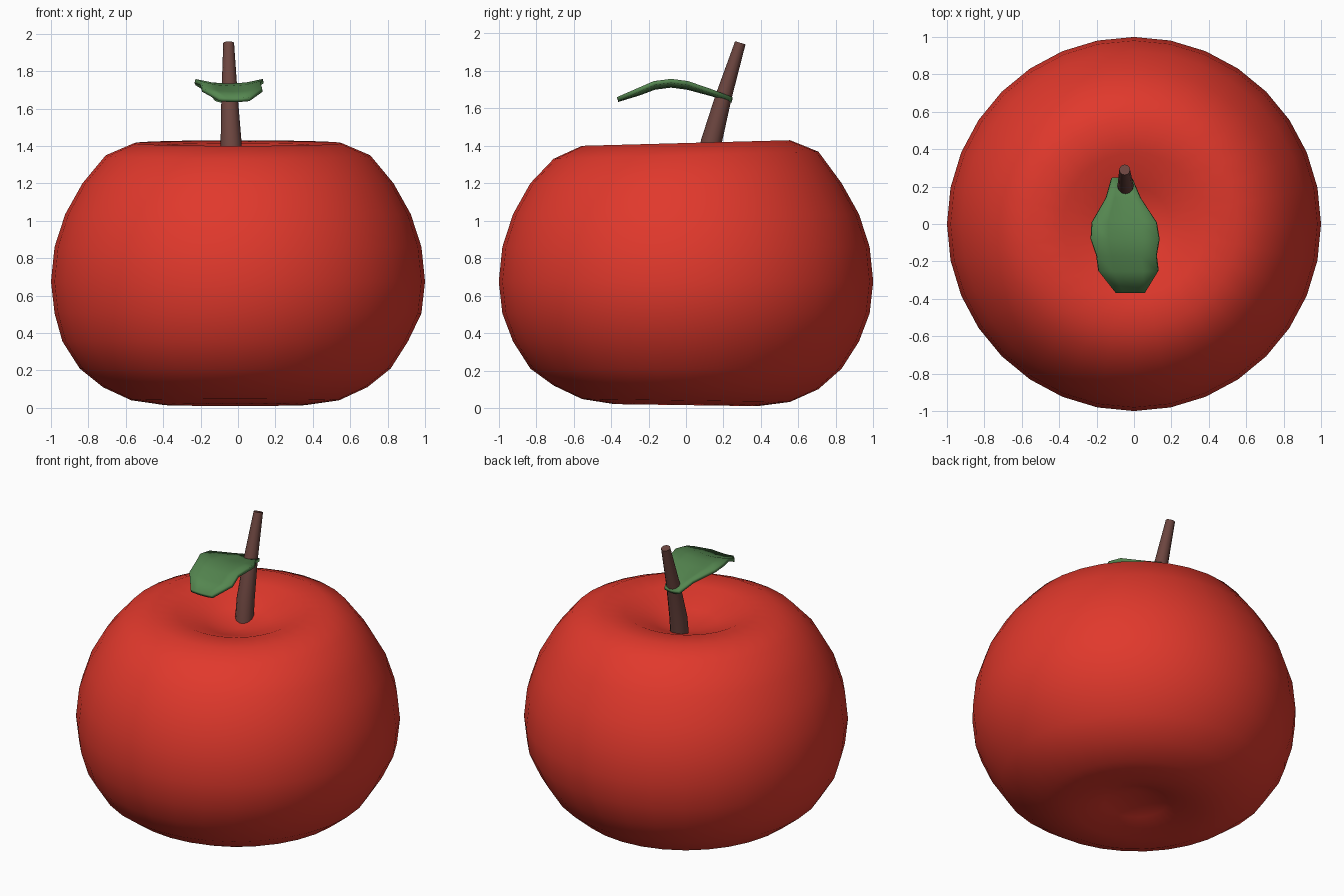
import bpy, bmesh
from math import sin, cos, pi, radians
from mathutils import Vector

if "Cube" in bpy.data.objects:
    bpy.data.objects.remove(bpy.data.objects["Cube"])


def finish(name, bm, color, angle):
    bmesh.ops.recalc_face_normals(bm, faces=bm.faces)
    me = bpy.data.meshes.new(name)
    bm.to_mesh(me)
    bm.free()
    ob = bpy.data.objects.new(name, me)
    bpy.context.collection.objects.link(ob)
    mat = bpy.data.materials.new(name + "_colour")
    mat.diffuse_color = (*color, 1)
    mat.use_nodes = True
    mat.node_tree.nodes["Principled BSDF"].inputs["Base Color"].default_value = mat.diffuse_color
    me.materials.append(mat)
    bpy.ops.object.select_all(action='DESELECT')
    ob.select_set(True)
    bpy.context.view_layer.objects.active = ob
    bpy.ops.object.shade_smooth_by_angle(angle=radians(angle))
    return ob


def bridge(bm, a, b):
    n = len(a)
    for i in range(n):
        j = (i + 1) % n
        bm.faces.new((a[i], a[j], b[j], b[i]))


# Apple body: squashed sphere rings with a dimple at both ends
bm = bmesh.new()
heights = [0.13, 0.065, 0.015, 0.04, 0.11, 0.21, 0.355, 0.505, 0.675,
           0.86, 1.035, 1.20, 1.35, 1.415, 1.405, 1.325, 1.27]
SEG = 32
rings = []
for k in range(1, 16):
    r = sin(pi * k / 16)
    z = heights[k]
    # slight lean of the top and bottom, as on a hand-shaped fruit
    tilt = 0.027 if k > 11 else (-0.014 if k < 5 else 0)
    dx = -0.015 if k < 7 else 0
    rings.append([bm.verts.new((r * cos(2 * pi * i / SEG) + dx,
                                r * sin(2 * pi * i / SEG),
                                z + tilt * r * sin(2 * pi * i / SEG)))
                  for i in range(SEG)])
for a, b in zip(rings, rings[1:]):
    bridge(bm, a, b)
for ring, z in ((rings[0], heights[0]), (rings[-1], heights[-1])):
    pole = bm.verts.new((0, 0.02, z))
    for i in range(SEG):
        bm.faces.new((ring[i], ring[(i + 1) % SEG], pole))
finish("apple_body", bm, (0.75, 0.04, 0.025), 80)

# Stem: tapered, leaning tube
bm = bmesh.new()
path = [(-0.032, 0.11, 1.25, 0.058), (-0.037, 0.135, 1.42, 0.056),
        (-0.045, 0.20, 1.66, 0.044), (-0.05, 0.29, 1.95, 0.029)]
prev = None
for k, (x, y, z, r) in enumerate(path):
    p = Vector((x, y, z))
    lo = Vector(path[max(k - 1, 0)][:3])
    hi = Vector(path[min(k + 1, 3)][:3])
    axis = (hi - lo).normalized()
    u = axis.cross(Vector((0, 1, 0))).normalized()
    v = axis.cross(u)
    ring = [bm.verts.new(p + r * (u * cos(2 * pi * i / 12) + v * sin(2 * pi * i / 12)))
            for i in range(12)]
    if prev:
        bridge(bm, prev, ring)
    else:
        bm.faces.new(ring)
    prev = ring
bm.faces.new(prev)
finish("stem", bm, (0.15, 0.06, 0.05), 40)

# Leaf: arched, cupped strip; rows of y, left x, right x, centre z, edge lift
bm = bmesh.new()
rows = [(0.245, -0.12, -0.01, 1.64, 0.01), (0.14, -0.15, 0.035, 1.675, 0.015),
        (0.01, -0.225, 0.12, 1.71, 0.025), (-0.08, -0.23, 0.135, 1.722, 0.025),
        (-0.17, -0.20, 0.12, 1.71, 0.025), (-0.25, -0.19, 0.13, 1.68, 0.02),
        (-0.365, -0.10, 0.06, 1.645, 0.005)]
prev = None
for y, xl, xr, z, lift in rows:
    row = [bm.verts.new((xl + (xr - xl) * i / 4, y, z + lift * (i / 2 - 1) ** 2))
           for i in range(5)]
    if prev:
        for i in range(4):
            bm.faces.new((prev[i], row[i], row[i + 1], prev[i + 1]))
    prev = row
leaf = finish("leaf", bm, (0.09, 0.24, 0.08), 40)
solid = leaf.modifiers.new("thickness", 'SOLIDIFY')
solid.thickness = 0.022
solid.offset = 0
